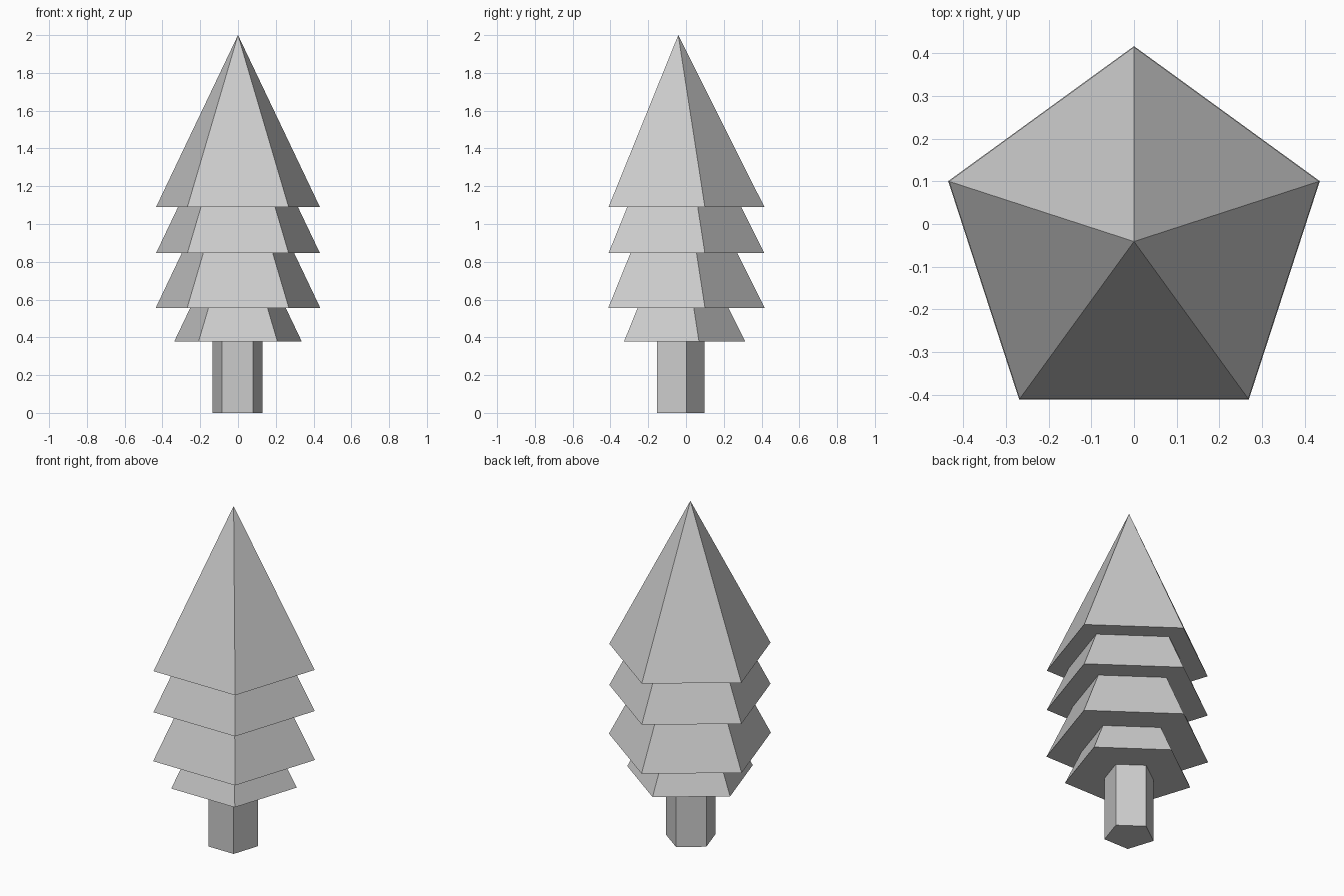
import bpy
from math import pi

SIDES = 5
CENTRE_Y = -0.041
SLOPE = 0.501  # radius lost per unit of height on every foliage tier

cube = bpy.data.objects.get("Cube")
if cube:
    bpy.data.objects.remove(cube, do_unlink=True)

# One plain grey for the whole tree
grey = bpy.data.materials.new("light grey")
grey.use_nodes = True
colour = (0.6, 0.6, 0.6, 1)
grey.diffuse_color = colour
grey.node_tree.nodes["Principled BSDF"].inputs["Base Color"].default_value = colour


def pentagon_solid(name, bottom, height, radius, top_radius=0.0, x=0.0):
    """Flat-shaded five-sided cone or prism with one corner towards the back."""
    bpy.ops.mesh.primitive_cone_add(
        vertices=SIDES, radius1=radius, radius2=top_radius, depth=height,
        location=(x, CENTRE_Y, bottom + height / 2))
    obj = bpy.context.object
    obj.name = name
    obj.data.materials.append(grey)
    # Turn the corner nearest the back to point exactly at +y
    corner = max((v.co for v in obj.data.vertices if v.co.z < 0), key=lambda c: c.y)
    obj.rotation_euler.z = corner.to_2d().angle_signed((0, 1)) * -1
    return obj


# Trunk, running up into the lowest tier
pentagon_solid("trunk", 0, 0.45, 0.139, 0.139, x=-0.003)

# Foliage tiers: nested cones sharing one slope
tiers = [
    ("lowest_foliage", 0.378, 0.355),
    ("lower_foliage", 0.556, 0.458),
    ("upper_foliage", 0.846, 0.456),
    ("top_foliage", 1.09, 0.456),
]
for name, bottom, radius in tiers:
    pentagon_solid(name, bottom, radius / SLOPE, radius)
